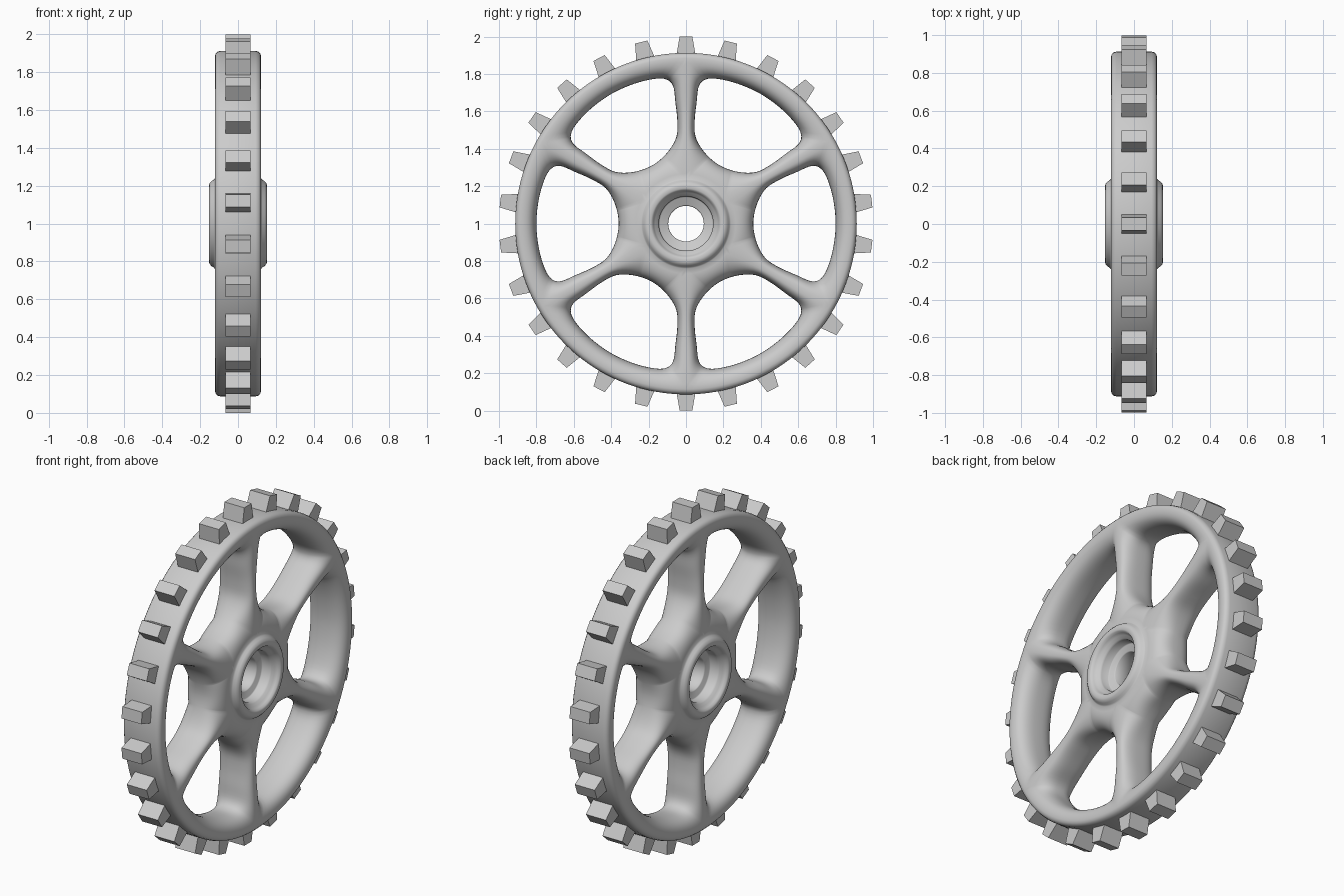
import bpy, bmesh, math
from mathutils import Vector

if "Cube" in bpy.data.objects:
    bpy.data.objects.remove(bpy.data.objects["Cube"])

R_IN, R_RIM, SEG, HALF = 0.24, 0.885, 24, math.radians(30)

# half outline of one window, in a frame whose x axis is the window centre line
half = [(.80, 0), (.787, .13), (.755, .24), (.72, .295), (.67, .308), (.59, .275),
        (.50, .235), (.425, .185), (.378, .10), (.36, 0)]
ctrl = [Vector(p) for p in half] + [Vector((x, -y)) for x, y in half[-2:0:-1]]
C = Vector((.6, 0))
dense = []
for i in range(len(ctrl)):
    a, b, c, d = (ctrl[(i + j) % len(ctrl)] for j in (-1, 0, 1, 2))
    for s in range(12):
        t = s / 12
        dense.append(.5 * (2 * b + (c - a) * t + (2 * a - 5 * b + 4 * c - d) * t * t
                           + (3 * b - a - 3 * c + d) * t ** 3))


def window_point(direction):
    """Where a ray from the window centre crosses the window outline."""
    for p, q in zip(dense, dense[1:] + dense[:1]):
        p, e = p - C, q - p
        den = direction.x * e.y - direction.y * e.x
        if abs(den) < 1e-12:
            continue
        t = (p.x * e.y - p.y * e.x) / den
        s = (p.x * direction.y - p.y * direction.x) / den
        if t > 0 and -1e-6 <= s <= 1 + 1e-6:
            return C + direction * t
    return C


def polar(r, a):
    return Vector((r * math.cos(a), r * math.sin(a)))


def thickness(r):
    f = min(max((r - R_IN) / (R_RIM - R_IN), 0), 1)
    return .122 - .014 * math.sin(math.pi * f) ** 2


def grid_faces(bm, rows, closed):
    rows = [[bm.verts.new(p) for p in row] for row in rows]
    for r0, r1 in zip(rows, rows[1:]):
        n = len(r0)
        for i in range(n if closed else n - 1):
            j = (i + 1) % n
            bm.faces.new((r0[i], r0[j], r1[j], r1[i]))


def finish(bm, name, angle):
    bmesh.ops.remove_doubles(bm, verts=bm.verts, dist=1e-4)
    bmesh.ops.recalc_face_normals(bm, faces=bm.faces)
    me = bpy.data.meshes.new(name)
    bm.to_mesh(me)
    bm.free()
    ob = bpy.data.objects.new(name, me)
    bpy.context.collection.objects.link(ob)
    ob.location.z = 1
    bpy.ops.object.select_all(action='DESELECT')
    ob.select_set(True)
    bpy.context.view_layer.objects.active = ob
    bpy.ops.object.shade_smooth_by_angle(angle=math.radians(angle))
    return ob


# edge of one 60 degree sector: rim arc, spoke line, hub arc, spoke line
edge = [polar(R_RIM, -HALF + 2 * HALF * i / SEG) for i in range(SEG)]
edge += [polar(R_RIM + (R_IN - R_RIM) * i / SEG, HALF) for i in range(SEG)]
edge += [polar(R_IN, HALF - 2 * HALF * i / SEG) for i in range(SEG)]
edge += [polar(R_IN + (R_RIM - R_IN) * i / SEG, -HALF) for i in range(SEG)]
inner = [window_point((b - C).normalized()) for b in edge]

# wheel body: six sectors with rounded spokes
bm = bmesh.new()
STEPS, POW = 12, 2 / 2.7
for side in (1, -1):
    for k in range(6):
        ca, sa = math.cos(k * math.pi / 3), math.sin(k * math.pi / 3)
        rows = []
        for m in range(STEPS + 1):
            a = math.pi / 2 * m / STEPS
            s = 1 - max(math.cos(a), 0) ** POW if m < STEPS else 1
            row = []
            for w, b in zip(inner, edge):
                p = w.lerp(b, s)
                h = thickness(p.length) * math.sin(a) ** POW
                row.append((side * h, p.x * ca - p.y * sa, p.x * sa + p.y * ca))
            rows.append(row)
        grid_faces(bm, rows, True)

    # turned outer rim and turned hub with recess and bore
    rim = [(R_RIM, .122), (.898, .118), (.908, .109), (.913, .093), (.913, 0)]
    hub = [(R_IN, .122), (.232, .128), (.225, .14), (.212, .151), (.203, .153), (.188, .153),
           (.18, .149), (.174, .138), (.165, .125), (.15, .115), (.145, .105), (.145, .06),
           (.14, .055), (.1, .055), (.095, .05), (.095, 0)]
    for profile in (rim, hub):
        rows = []
        for r, x in profile:
            ring = [polar(r, HALF + 2 * math.pi * i / (6 * SEG)) for i in range(6 * SEG)]
            rows.append([(side * x, p.x, p.y) for p in ring])
        grid_faces(bm, rows, True)
finish(bm, "wheel_body", 50)

# 26 tapered teeth around the rim
bm = bmesh.new()
for i in range(26):
    a = math.pi / 2 + i * 2 * math.pi / 26
    out, side = polar(1, a), polar(1, a + math.pi / 2)
    rows = []
    for r, w in ((.89, .053), (1.0, .034)):
        row = []
        for x, s in ((-.065, -1), (.065, -1), (.065, 1), (-.065, 1)):
            p = out * r + side * (w * s)
            row.append(bm.verts.new((x, p.x, p.y)))
        rows.append(row)
    for j in range(4):
        n = (j + 1) % 4
        bm.faces.new((rows[0][j], rows[0][n], rows[1][n], rows[1][j]))
    bm.faces.new(rows[0][::-1])
    bm.faces.new(rows[1])
finish(bm, "teeth", 30)
